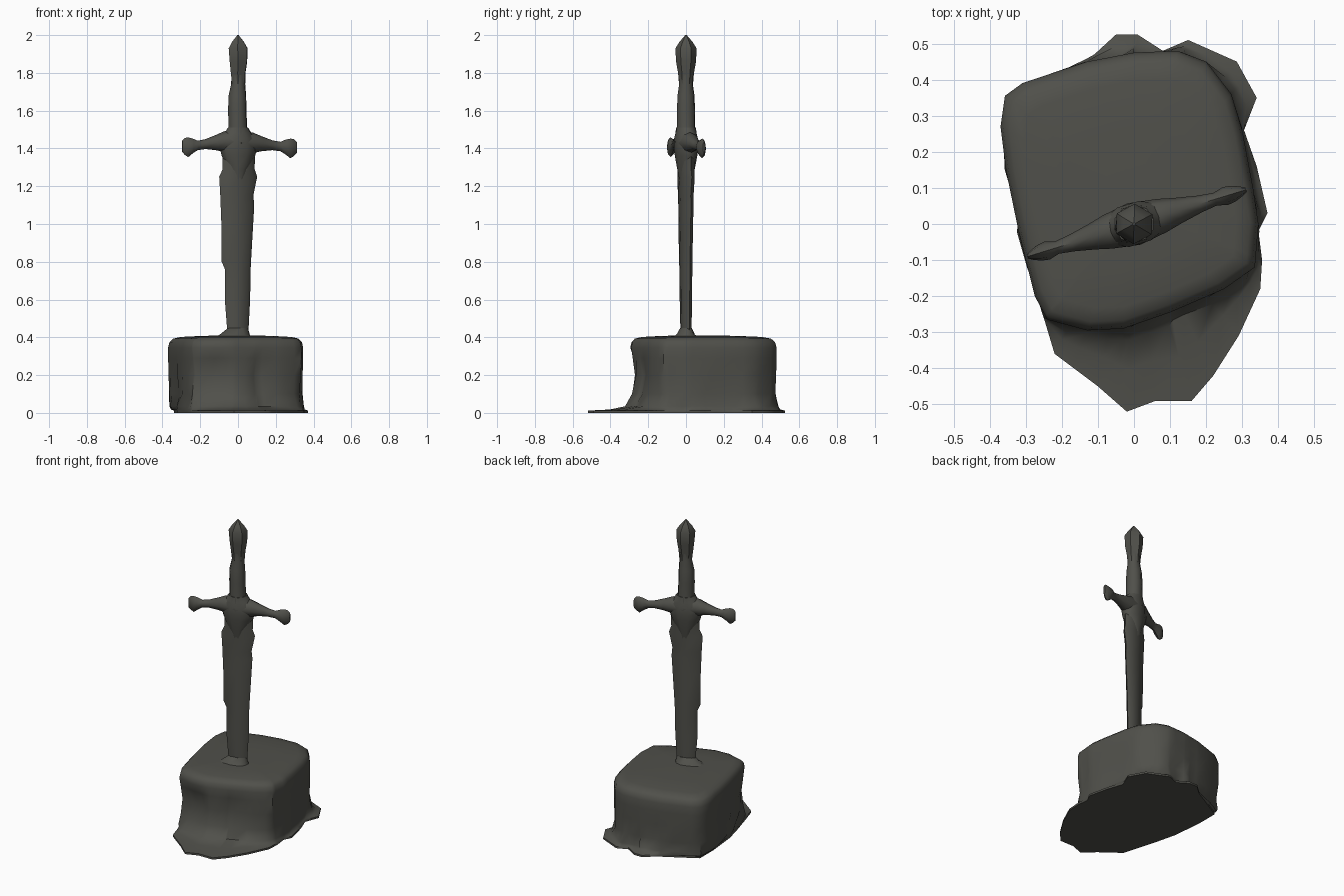
import bpy, bmesh, math, random
from mathutils import Vector, Matrix

if "Cube" in bpy.data.objects:
    bpy.data.objects.remove(bpy.data.objects["Cube"])

random.seed(4)
mat = bpy.data.materials.new("weathered dark stone")
mat.diffuse_color = (0.08, 0.08, 0.069, 1)
mat.use_nodes = True
mat.node_tree.nodes["Principled BSDF"].inputs["Base Color"].default_value = mat.diffuse_color
TURN = Matrix.Rotation(math.radians(17), 4, 'Z')   # sword is twisted in the stone


def loft(name, rings, angle=45, matrix=None):
    """Skin a list of equal-length rings and cap both ends."""
    bm = bmesh.new()
    vs = [[bm.verts.new(p) for p in r] for r in rings]
    n = len(rings[0])
    for a, b in zip(vs, vs[1:]):
        for i in range(n):
            j = (i + 1) % n
            bm.faces.new((a[i], a[j], b[j], b[i]))
    bm.faces.new(vs[0][::-1])
    bm.faces.new(vs[-1])
    bmesh.ops.recalc_face_normals(bm, faces=bm.faces)
    if matrix:
        bm.transform(matrix)
    me = bpy.data.meshes.new(name)
    bm.to_mesh(me)
    bm.free()
    me.materials.append(mat)
    ob = bpy.data.objects.new(name, me)
    bpy.context.collection.objects.link(ob)
    bpy.context.view_layer.objects.active = ob
    ob.select_set(True)
    bpy.ops.object.shade_smooth_by_angle(angle=math.radians(angle))
    ob.select_set(False)
    return ob


def upright(levels, n, phase=0):
    """Oval rings from (z, left, right, half depth)."""
    rings = []
    for z, l, r, d in levels:
        ring = []
        for i in range(n):
            a = 2 * math.pi * i / n + phase
            c, s = math.cos(a), math.sin(a)
            ring.append((c * (r if c > 0 else l), s * d, z))
        rings.append(ring)
    return rings


# ---- stone: a rounded rim outline lofted down to a ragged ground outline
C = Vector((0.0, 0.05))
rim = [(-.365, .35), (-.31, .39), (-.13, .45), (0, .475), (.12, .48), (.2, .45),
       (.27, .36), (.3, .26), (.33, .1), (.345, 0), (.335, -.12), (.25, -.18),
       (.1, -.245), (-.03, -.29), (-.13, -.295), (-.24, -.265), (-.275, -.2),
       (-.32, -.02), (-.355, .15), (-.37, .27)]
ground = [(-.34, .34), (-.2, .42), (-.11, .47), (-.05, .525), (.01, .525), (.08, .48),
          (.15, .51), (.285, .45), (.34, .35), (.305, .26), (.34, .16), (.37, .03),
          (.345, -.02), (.355, -.1), (.35, -.18), (.29, -.31), (.22, -.42), (.16, -.49),
          (.06, -.49), (-.02, -.52), (-.1, -.45), (-.22, -.36), (-.25, -.26),
          (-.29, -.12), (-.32, 0), (-.34, .2)]


def radius(poly, a):
    """Distance from C to the outline in direction a."""
    d = Vector((math.cos(a), math.sin(a)))
    best = 0
    for i in range(len(poly)):
        p, q = Vector(poly[i - 1]) - C, Vector(poly[i]) - C
        e = q - p
        det = d.x * e.y - d.y * e.x
        if abs(det) < 1e-9:
            continue
        t = (p.x * e.y - p.y * e.x) / det
        s = (p.x * d.y - p.y * d.x) / det
        if t > 0 and -1e-4 <= s <= 1.0001:
            best = max(best, t)
    return best


angles = sorted(math.atan2(y - C.y, x - C.x) for x, y in rim + ground)
angles = [a for i, a in enumerate(angles) if i == 0 or a - angles[i - 1] > 0.02]
# (z, share of ground outline, scale, dent depth, roughness)
steps = [(0, 1, 1, 0, 0), (.012, 1, 1, 0, 0), (.018, .5, 1, 0, .002), (.035, .15, .99, 0, .012),
         (.1, .03, .985, .02, .008), (.2, 0, .99, .05, .005), (.29, 0, 1, .02, 0),
         (.345, 0, 1, 0, 0), (.375, 0, .98, 0, 0), (.393, 0, .93, 0, 0),
         (.402, 0, .82, 0, 0), (.408, 0, .5, 0, 0), (.41, 0, .1, 0, 0)]
rings = []
for z, mix, sc, dent, rough in steps:
    ring = []
    for a in angles:
        r = radius(rim, a) * (1 - mix) + radius(ground, a) * mix
        hollow = math.exp(-((a + 1.95) / .3) ** 2) + .5 * math.exp(-((a + 1.2) / .12) ** 2)
        r = r * sc - dent * hollow + random.uniform(-rough, rough)
        ring.append((C.x + r * math.cos(a), C.y + r * math.sin(a), z))
    rings.append(ring)
loft("stone", rings, 50)

# ---- blade: nicked edges, with a small mound where it enters the stone
loft("blade", upright([
    (.38, .055, .055, .025), (.6, .073, .067, .027), (.76, .072, .07, .028),
    (.8, .09, .072, .028), (1.0, .092, .084, .03), (1.1, .096, .09, .031),
    (1.15, .098, .085, .033), (1.25, .104, .106, .036), (1.29, .085, .092, .04),
    (1.4, .085, .095, .045)], 8), 40, TURN)
loft("blade_mound", upright([
    (.395, .14, .07, .075), (.415, .1, .065, .045), (.45, .055, .055, .028)], 10), 60, TURN)

# ---- collar: tapers down onto the blade and up into the grip
loft("collar", upright([
    (1.2, .02, .02, .03), (1.29, .06, .06, .045), (1.36, .09, .095, .056), (1.4, .1, .105, .06),
    (1.45, .1, .1, .06), (1.48, .075, .075, .054), (1.51, .056, .056, .052)], 10), 60, TURN)

# ---- crossguard: drooping arms ending in flared pointed tips
arm = [(0, 1.43, .06, .06), (.08, 1.43, .055, .048), (.13, 1.425, .04, .036),
       (.19, 1.417, .026, .024), (.235, 1.41, .025, .018), (.265, 1.407, .04, .026),
       (.29, 1.4, .052, .022), (.31, 1.405, .045, .014), (.325, 1.405, .03, .006)]
for name, side, lift in (("right_guard_arm", 1, 0), ("left_guard_arm", -.95, .006)):
    rings = []
    for u, z, hz, hv in arm:
        rings.append([(side * u, hv * math.cos(k * math.pi / 4),
                       z + lift + hz * math.sin(k * math.pi / 4)) for k in range(8)])
    loft(name, rings, 50, TURN)

# ---- grip
loft("grip", upright([
    (1.46, .058, .058, .054), (1.52, .052, .05, .05), (1.6, .055, .047, .05),
    (1.68, .052, .045, .047), (1.74, .038, .04, .038), (1.79, .036, .042, .038)], 8), 60, TURN)

# ---- faceted pommel with a pointed top
loft("pommel", upright([
    (1.74, .036, .04, .037), (1.8, .043, .045, .042), (1.86, .05, .055, .053),
    (1.93, .056, .058, .056), (1.965, .035, .035, .034), (2.0, .004, .004, .004)],
    6, .2), 35, TURN)
